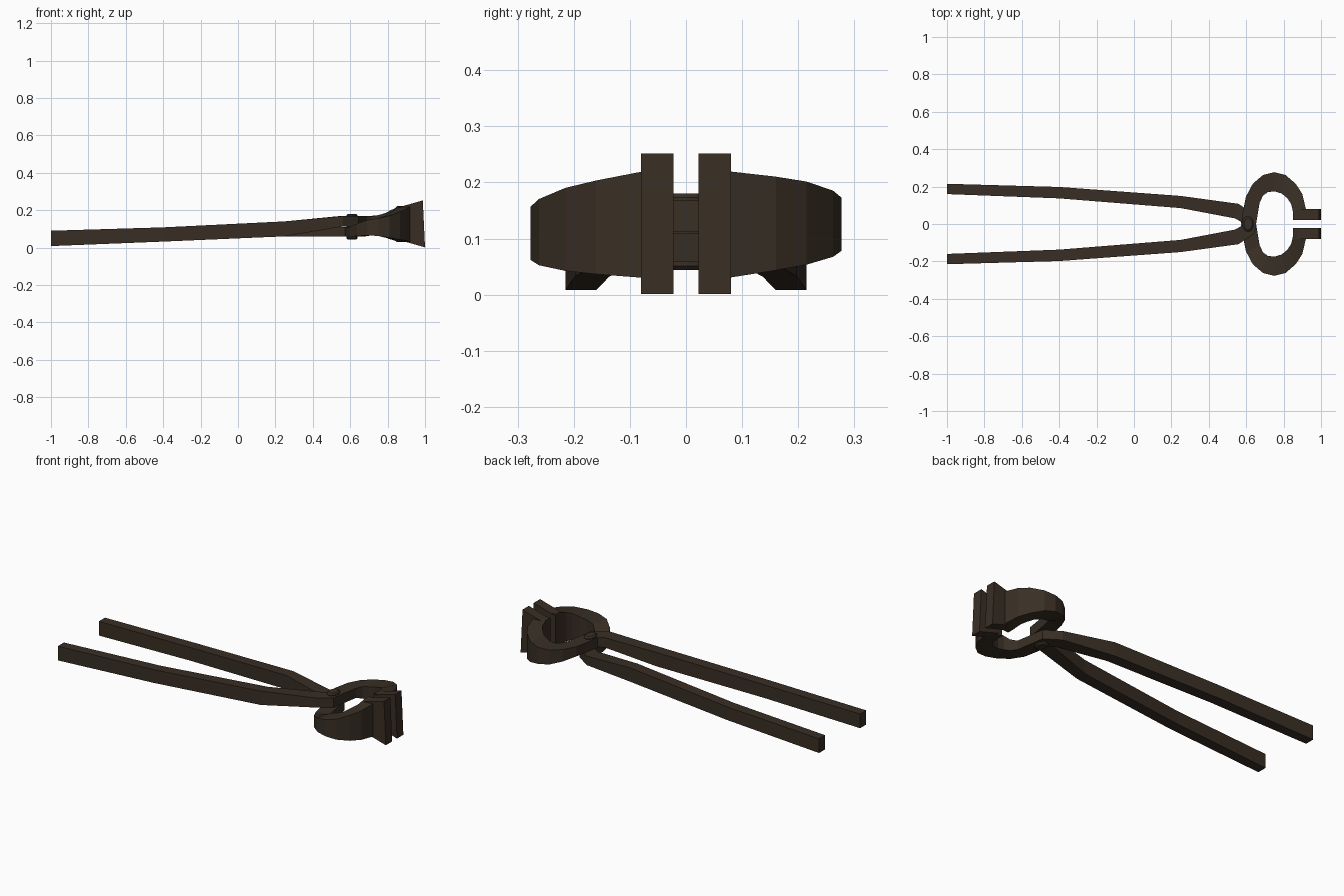
import bpy, bmesh, math

if "Cube" in bpy.data.objects:
    bpy.data.objects.remove(bpy.data.objects["Cube"])

iron = bpy.data.materials.new("dark iron")
iron.diffuse_color = (0.040, 0.028, 0.018, 1)
iron.use_nodes = True
iron.node_tree.nodes["Principled BSDF"].inputs["Base Color"].default_value = iron.diffuse_color


def add_object(name, bm):
    bmesh.ops.recalc_face_normals(bm, faces=bm.faces[:])
    me = bpy.data.meshes.new(name)
    bm.to_mesh(me)
    bm.free()
    me.materials.append(iron)
    ob = bpy.data.objects.new(name, me)
    bpy.context.collection.objects.link(ob)
    return ob


def loft(name, sections):
    """Skin a closed bar through four-point sections."""
    bm = bmesh.new()
    rings = [[bm.verts.new(p) for p in s] for s in sections]
    for a, b in zip(rings, rings[1:]):
        for i in range(4):
            j = (i + 1) % 4
            bm.faces.new((a[i], a[j], b[j], b[i]))
    bm.faces.new(rings[0])
    bm.faces.new(rings[-1])
    return add_object(name, bm)


def section(lx, ly, rx, ry, z0, z1, side):
    return [(lx, ly * side, z0), (rx, ry * side, z0),
            (rx, ry * side, z1), (lx, ly * side, z1)]


# Handle: left edge xy, right edge xy, bottom, top
handle = [(-1, -.160, -1, -.215, .008, .09),
          (-.4, -.137, -.4, -.198, .032, .108),
          (.25, -.085, .25, -.150, .060, .14)]
# Curved jaw: outer edge xy, inner edge xy (heights differ per arm at first)
jaw_start = [(.54, -.030, .558, -.108), (.572, -.012, .645, -.05),
             (.583, .07, .66, .045), (.598, .145, .672, .115)]
jaw_mid = [(.635, .215, .69, .152), (.69, .262, .715, .17)]
jaw_end = [(.75, .277, .75, .175, .165, .070),
           (.81, .262, .79, .163, .178, .060),
           (.865, .215, .82, .138, .196, .048),
           (.90, .160, .84, .108, .207, .040),
           (.92, .075, .85, .065, .220, .030),
           (.92, .030, .85, .024, .222, .030)]

for name, side, z0, z1 in (("upper", 1, .112, .168), ("lower", -1, .058, .110)):
    # Arm from handle through the pivot to the jaw
    secs = [section(*h, side) for h in handle]
    secs += [section(*p, z0, z1, side) for p in jaw_start]
    for p, t in zip(jaw_mid, (.3, .65)):
        secs.append(section(*p, z0 + (.07 - z0) * t, z1 + (.167 - z1) * t, side))
    for x0, y0, x1, y1, top, bot in jaw_end:
        lift = .008 * side * max(0, (y0 - .075) / .2)
        secs.append(section(x0, y0, x1, y1, bot + lift, top + lift, side))
    loft(name + "_arm", secs)
    # Flared gripping tip
    tip = []
    for x, xt, bot, top in ((.85, .85, .044, .213), (1.0, .988, .001, .252)):
        tip.append([(x, .08 * side, bot), (x, .022 * side, bot),
                    (xt, .022 * side, top), (xt, .08 * side, top)])
    loft(name + "_jaw_tip", tip)

# Oval rivet with chamfered heads
bm = bmesh.new()
bmesh.ops.create_cone(bm, cap_ends=True, segments=12, radius1=.03, radius2=.03, depth=.136)
caps = [f for f in bm.faces if abs(f.normal.z) > .9]
edges = list({e for f in caps for e in f.edges})
bmesh.ops.bevel(bm, geom=edges, offset=.007, segments=1, affect='EDGES')
for v in bm.verts:
    v.co = (v.co.x + .61, v.co.y * 1.4, v.co.z + .112)
add_object("rivet", bm)
